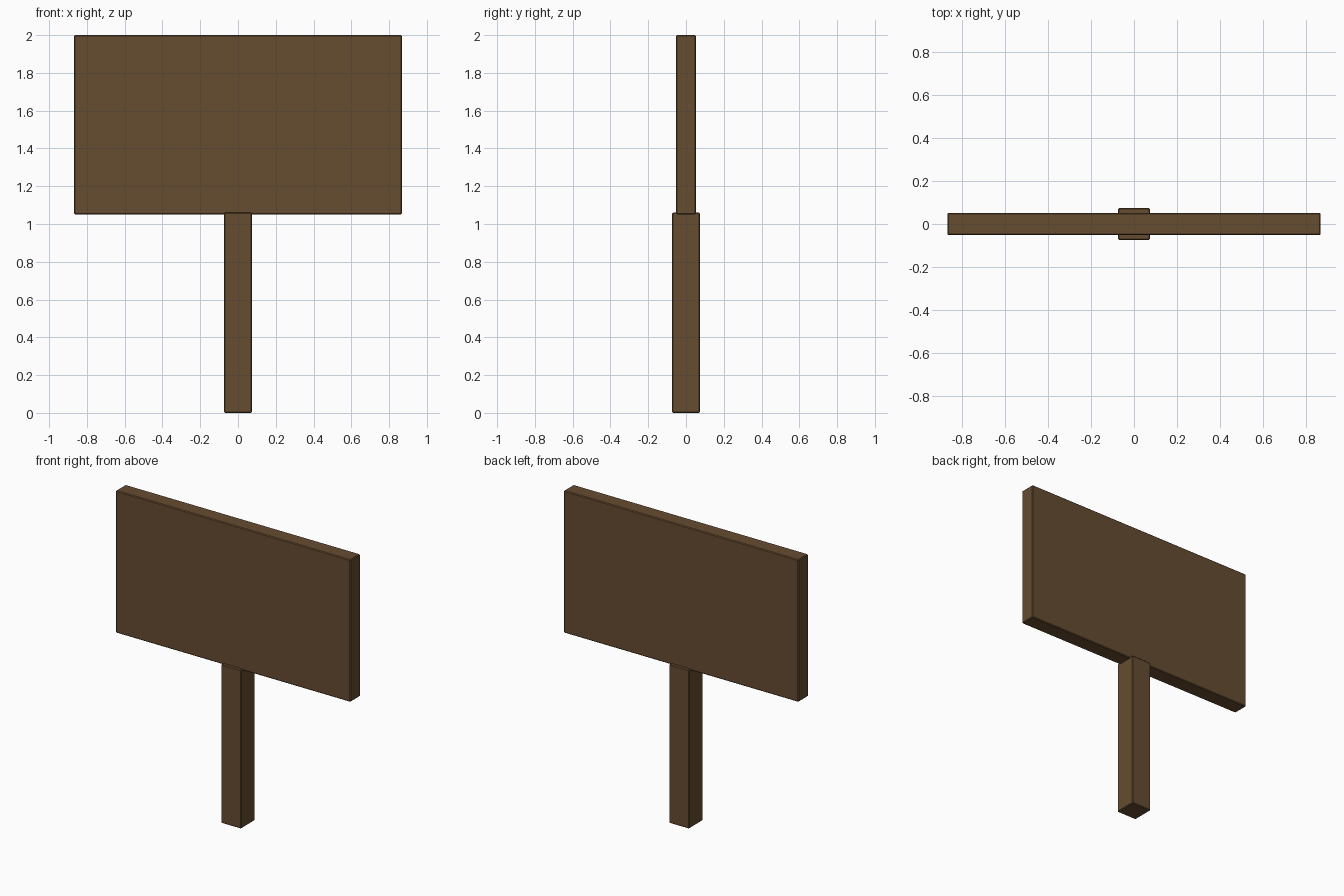
import bpy

if "Cube" in bpy.data.objects:
    bpy.data.objects.remove(bpy.data.objects["Cube"])

wood = bpy.data.materials.new("brown wood")
wood.diffuse_color = (0.133, 0.072, 0.03, 1)
wood.use_nodes = True
wood.node_tree.nodes["Principled BSDF"].inputs["Base Color"].default_value = wood.diffuse_color


def block(name, width, depth, bottom, top, bevel):
    """Upright box centred on x and y with slightly worn edges."""
    bpy.ops.mesh.primitive_cube_add(size=1, location=(0, 0, (bottom + top) / 2))
    ob = bpy.context.object
    ob.name = name
    ob.scale = (width, depth, top - bottom)
    bpy.ops.object.transform_apply(location=False, rotation=False, scale=True)
    mod = ob.modifiers.new("edge_bevel", 'BEVEL')
    mod.width = bevel
    mod.segments = 1
    ob.data.materials.append(wood)
    return ob


# Supporting post
block("post", 0.148, 0.148, 0.0, 1.06, 0.005)

# Sign panel
block("sign_board", 1.734, 0.104, 1.05, 2.0, 0.005)
